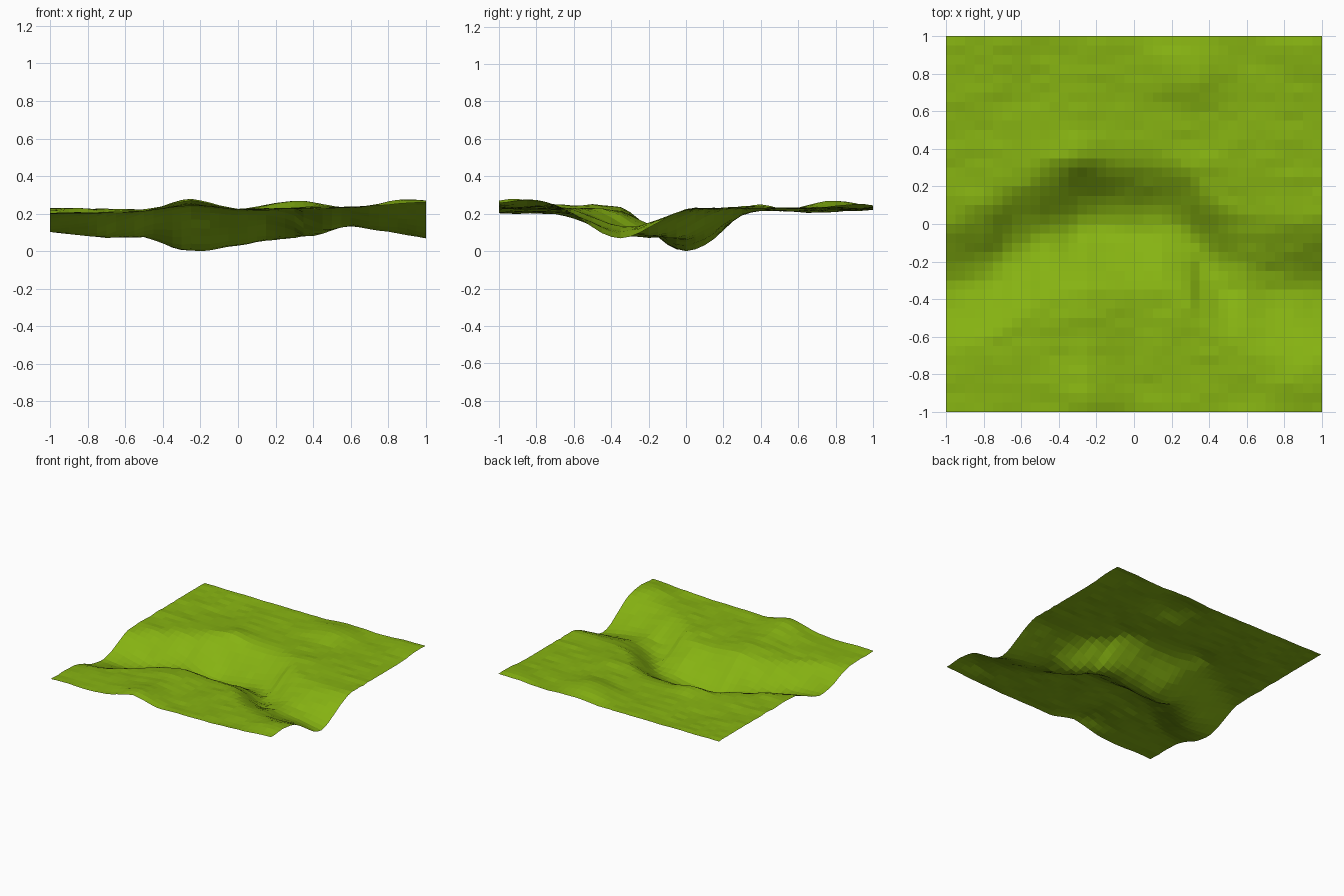
import bpy, bmesh, math
from mathutils import noise, Vector

if "Cube" in bpy.data.objects:
    bpy.data.objects.remove(bpy.data.objects["Cube"])


def curve(points, t):
    """Smooth interpolation through a short list of (position, value) pairs."""
    if t <= points[0][0]:
        return points[0][1]
    for (a, va), (b, vb) in zip(points, points[1:]):
        if t <= b:
            k = (t - a) / (b - a)
            k = 0.5 * k + 0.5 * k * k * (3 - 2 * k)
            return va + (vb - va) * k
    return points[-1][1]


# Valley centre line and floor height along x
CENTRE = [(-1, -.34), (-.8, -.27), (-.6, -.14), (-.42, -.03), (-.25, 0), (.15, 0),
          (.27, -.05), (.37, -.17), (.5, -.27), (.7, -.34), (1, -.35)]
FLOOR = [(-1, .10), (-.7, .07), (-.5, .075), (-.3, .005), (-.2, 0), (0, .03),
         (.2, .06), (.4, .08), (.6, .13), (.8, .105), (1, .07)]
# Plateau heights on the two sides of the valley
SOUTH = [(-1, .20), (-.6, .205), (-.25, .245), (0, .22), (.4, .23), (.75, .235), (1, .25)]
NORTH = [(-1, .225), (-.5, .22), (0, .22), (.3, .225), (.6, .225), (1, .23)]
# Gentle mounds: x, y, height, radius
MOUNDS = [(-.25, -.92, .03, .16), (.88, -.87, .03, .16), (.3, .8, .045, .18),
          (-.3, .37, .03, .12), (.5, .35, .015, .15), (.9, .95, .02, .2),
          (-.6, .68, -.015, .2), (.1, .6, -.01, .2)]


def height(x, y):
    d = y - curve(CENTRE, x)
    floor = curve(FLOOR, x)
    rim = curve(NORTH if d > 0 else SOUTH, x)
    k = min(abs(d) / .40, 1)
    z = floor + (rim - floor) * k * k * (3 - 2 * k)
    for mx, my, h, r in MOUNDS:
        z += h * math.exp(-((x - mx) ** 2 + (y - my) ** 2) / r ** 2)
    z += .008 * noise.noise(Vector((x * 4, y * 9, 3.1)))
    z += .005 * noise.noise(Vector((x * 9, y * 20, 7.7)))
    return z


# Terrain sheet
bm = bmesh.new()
bmesh.ops.create_grid(bm, x_segments=40, y_segments=40, size=1)
for v in bm.verts:
    v.co.z = height(v.co.x, v.co.y)
low = min(v.co.z for v in bm.verts)
for v in bm.verts:
    v.co.z -= low
mesh = bpy.data.meshes.new("terrain")
bm.to_mesh(mesh)
bm.free()
terrain = bpy.data.objects.new("terrain", mesh)
bpy.context.collection.objects.link(terrain)

# Grass colour
grass = bpy.data.materials.new("grass")
grass.diffuse_color = (.24, .45, .006, 1)
grass.use_nodes = True
grass.node_tree.nodes["Principled BSDF"].inputs["Base Color"].default_value = grass.diffuse_color
mesh.materials.append(grass)
